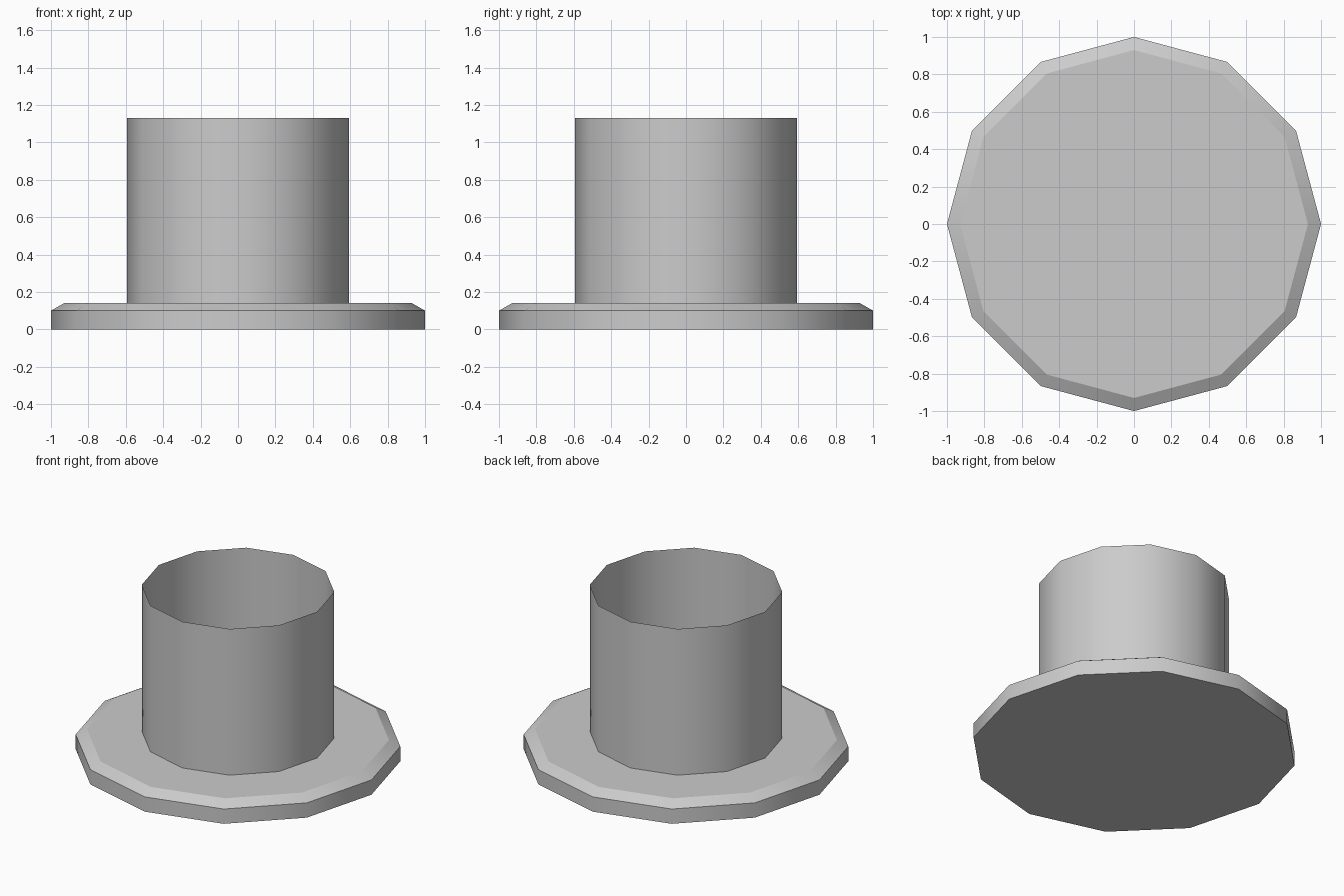
import bpy, bmesh, math

cube = bpy.data.objects.get("Cube")
if cube:
    bpy.data.objects.remove(cube)

SIDES = 12

grey = bpy.data.materials.new("plain_grey")
grey.use_nodes = True
colour = (0.6, 0.6, 0.6, 1)
grey.diffuse_color = colour
grey.node_tree.nodes["Principled BSDF"].inputs["Base Color"].default_value = colour


def lathe(name, profile, capped):
    """Turn (radius, height) points into a round part with crisp rings."""
    bm = bmesh.new()
    rings = []
    for r, z in profile:
        angles = [math.tau * i / SIDES for i in range(SIDES)]
        rings.append([bm.verts.new((r * math.cos(a), r * math.sin(a), z)) for a in angles])
    for low, high in zip(rings, rings[1:]):
        for i in range(SIDES):
            j = (i + 1) % SIDES
            bm.faces.new((low[i], low[j], high[j], high[i]))
    if capped:
        bm.faces.new(rings[0][::-1])
        bm.faces.new(rings[-1])
    for face in bm.faces:
        face.smooth = True
    # Rings stay sharp, the upright edges are smooth
    for edge in bm.edges:
        a, b = edge.verts
        edge.smooth = abs(a.co.z - b.co.z) > 0.001
    mesh = bpy.data.meshes.new(name)
    bm.to_mesh(mesh)
    bm.free()
    mesh.materials.append(grey)
    obj = bpy.data.objects.new(name, mesh)
    bpy.context.collection.objects.link(obj)
    return obj


# Wide base disc with a chamfered upper rim
lathe("base_flange", [(1, 0), (1, 0.10), (0.93, 0.14)], True)

# Thin open tube standing on the disc
lathe("open_tube", [(0.593, 0.14), (0.593, 1.13)], False)
